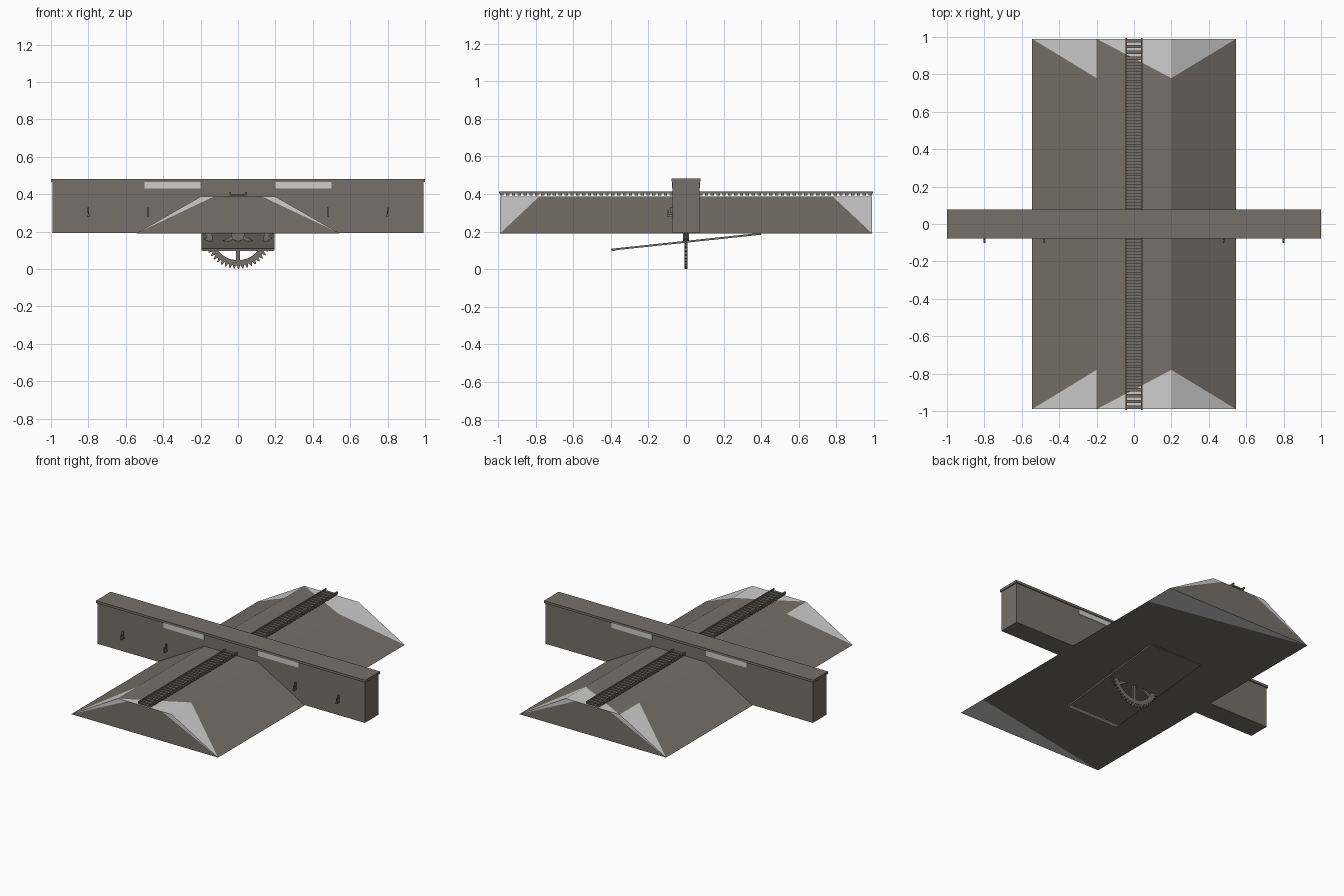
import bpy, bmesh, math
from mathutils import Matrix, Vector

old = bpy.data.objects.get("Cube")
if old:
    bpy.data.objects.remove(old)


def material(name, rgb):
    m = bpy.data.materials.new(name)
    m.use_nodes = True
    m.diffuse_color = (*rgb, 1)
    m.node_tree.nodes["Principled BSDF"].inputs["Base Color"].default_value = (*rgb, 1)
    return m


EARTH = material("earth brown", (0.18, 0.162, 0.135))
PALE = material("pale grey", (0.61, 0.61, 0.61))


def finish(name, bm, *mats):
    mesh = bpy.data.meshes.new(name)
    bm.to_mesh(mesh)
    bm.free()
    for m in mats:
        mesh.materials.append(m)
    ob = bpy.data.objects.new(name, mesh)
    bpy.context.collection.objects.link(ob)
    return ob


def add_box(bm, centre, size, turn=Matrix()):
    bmesh.ops.create_cube(bm, size=1, matrix=Matrix.Translation(centre) @ turn @ Matrix.Diagonal((*size, 1)))


def box(name, centre, size, mat=EARTH, turn=Matrix()):
    bm = bmesh.new()
    add_box(bm, centre, size, turn)
    return finish(name, bm, mat)


# Embankment: four long panels, each with a pale triangle at both ends
END, CUT = 0.99, 0.78
foot_r, top_r, top_l, foot_l = (-0.545, 0.19), (-0.2, 0.387), (0.2, 0.387), (0.545, 0.19)
bm = bmesh.new()


def face(points, mat_index, flip=False):
    verts = [bm.verts.new((x, y, z)) for (x, z), y in points]
    f = bm.faces.new(verts[::-1] if flip else verts)
    f.material_index = mat_index


for a, b, cut_a, cut_b in ((foot_r, top_r, END, CUT), (top_r, top_l, END, CUT),
                           (top_l, foot_l, CUT, END), (foot_l, foot_r, CUT, END)):
    face([(a, -cut_a), (b, -cut_b), (b, cut_b), (a, cut_a)], 0)
    short = a if cut_a < END else b
    for s in (-1, 1):
        tri = [(a, s * END), (b, s * END), (short, s * CUT)]
        face(tri, 1, flip=s > 0)
# End faces with a pale sliver along each slope
in_r, in_l = (-0.13, 0.387), (0.13, 0.387)
for y in (-END, END):
    back = y < 0
    face([(p, y) for p in (foot_r, in_r, in_l, foot_l)], 0, flip=back)
    face([(p, y) for p in (foot_r, top_r, in_r)], 1, flip=back)
    face([(p, y) for p in (in_l, top_l, foot_l)], 1, flip=back)
finish("embankment", bm, EARTH, PALE)

# Cross wall, its coping and the worn patches below the coping
box("cross_wall", (0, 0, 0.329), (1.985, 0.142, 0.275))
box("wall_coping", (0, 0, 0.474), (2, 0.156, 0.016))
for side, x in (("right", -0.35), ("left", 0.35)):
    for end, y in (("front", -0.072), ("back", 0.072)):
        box(f"worn_patch_{end}_{side}", (x, y, 0.448), (0.3, 0.004, 0.034), PALE)

# Small brackets on the front of the wall
for i, x in enumerate((-0.8, -0.48, 0.48, 0.8)):
    bm = bmesh.new()
    add_box(bm, (x, -0.079, 0.315), (0.008, 0.012, 0.03))
    add_box(bm, (x, -0.086, 0.285), (0.01, 0.03, 0.012))
    add_box(bm, (x, -0.096, 0.296), (0.006, 0.008, 0.03))
    finish(f"wall_bracket_{i + 1}", bm, EARTH)

# Railway track
for side, x in (("right", -0.042), ("left", 0.042)):
    box(f"rail_{side}", (x, 0, 0.407), (0.007, 1.99, 0.011))
bm = bmesh.new()
COUNT = 64
for i in range(COUNT):
    add_box(bm, (0, -0.98 + 1.96 * i / (COUNT - 1), 0.397), (0.09, 0.018, 0.009))
finish("sleepers", bm, EARTH)

# Sloping board below, with a pale strip beneath its low edge
slope = math.atan2(0.085, 0.8)
tilt = Matrix.Rotation(slope, 4, "X")
mid = Vector((0, 0, 0.146))
box("sloping_board", mid, (0.39, 0.8, 0.01), EARTH, tilt)
box("board_strip", mid + tilt @ Vector((0, -0.385, -0.006)), (0.38, 0.025, 0.003), PALE, tilt)

# Toothed wheel: rim with teeth, hub and spokes
AXLE = 0.185
bm = bmesh.new()
TEETH = 48
HALF = 0.008


def rim_ring(y):
    outer, inner = [], []
    for i in range(TEETH * 4):
        a = math.tau * i / (TEETH * 4)
        r = 0.184 if i % 4 < 2 else 0.166
        for ring, rad in ((outer, r), (inner, 0.138)):
            ring.append(bm.verts.new((rad * math.sin(a), y, AXLE - rad * math.cos(a))))
    return outer, inner


fo, fi = rim_ring(-HALF)
bo, bi = rim_ring(HALF)
for p, q in ((fo, fi), (fi, bi), (bi, bo), (bo, fo)):
    for i in range(len(p)):
        j = (i + 1) % len(p)
        bm.faces.new((p[i], p[j], q[j], q[i]))
for i in range(6):
    turn = Matrix.Rotation(math.tau * i / 6, 4, "Y")
    add_box(bm, Vector((0, 0, AXLE)) + turn @ Vector((0, 0, -0.085)), (0.02, 0.012, 0.12), turn)
bmesh.ops.create_cone(bm, cap_ends=True, segments=24, radius1=0.036, radius2=0.036, depth=0.032,
                      matrix=Matrix.Translation((0, 0, AXLE)) @ Matrix.Rotation(math.pi / 2, 4, "X"))
bmesh.ops.recalc_face_normals(bm, faces=bm.faces)
finish("toothed_wheel", bm, EARTH)
